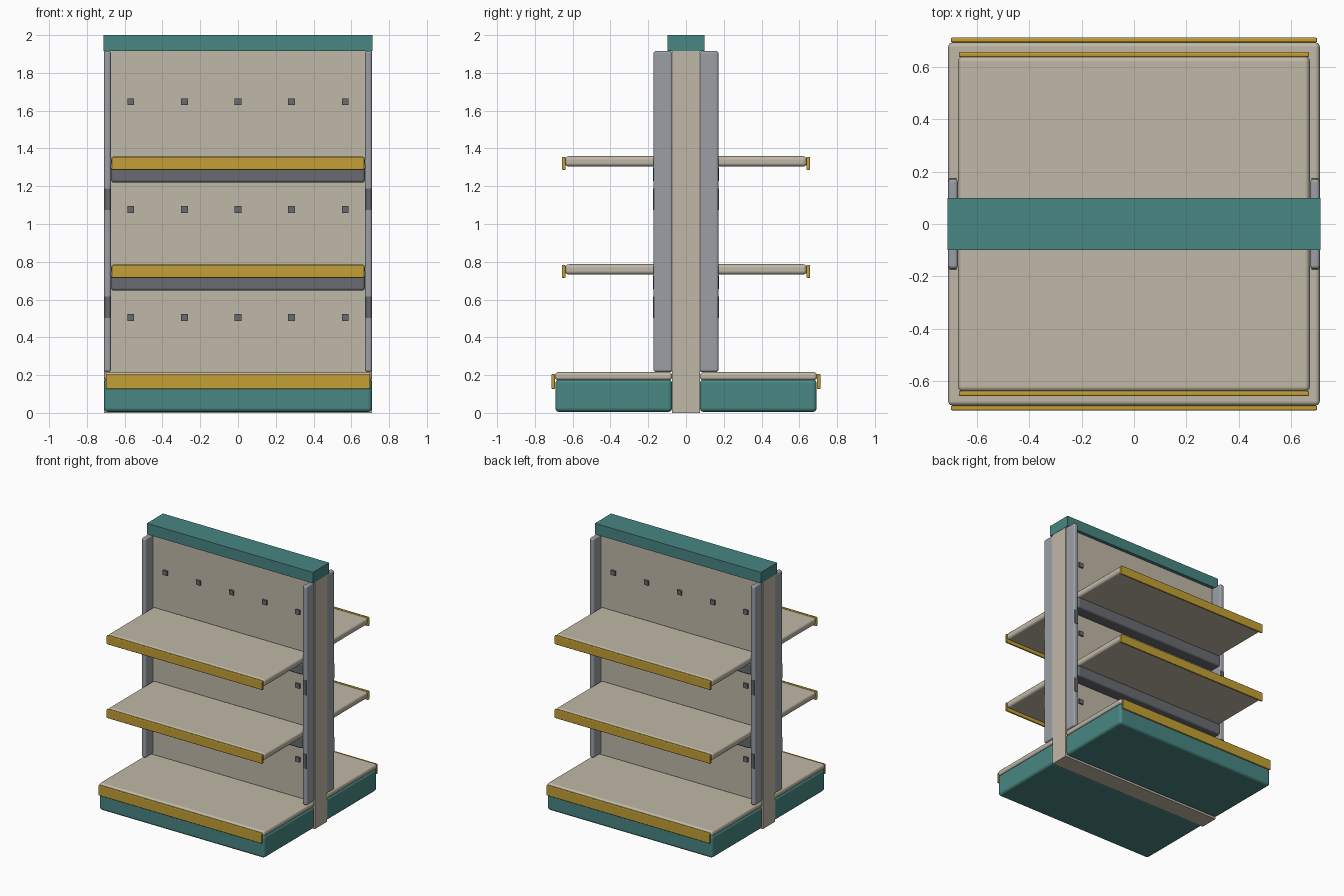
import bpy, bmesh, math

cube = bpy.data.objects.get("Cube")
if cube:
    bpy.data.objects.remove(cube, do_unlink=True)


def material(name, r, g, b):
    m = bpy.data.materials.new(name)
    m.use_nodes = True
    m.diffuse_color = (r, g, b, 1)
    m.node_tree.nodes["Principled BSDF"].inputs["Base Color"].default_value = (r, g, b, 1)
    return m


BEIGE = material("warm beige", 0.53, 0.48, 0.39)
TEAL = material("teal", 0.065, 0.24, 0.225)
GOLD = material("mustard gold", 0.55, 0.35, 0.035)
STEEL = material("steel grey", 0.33, 0.35, 0.38)
DARK = material("dark grey", 0.14, 0.147, 0.165)


def box(name, mat, x, y, z, bevel=0.0):
    """Box between (min, max) pairs, with optionally rounded edges."""
    bm = bmesh.new()
    bmesh.ops.create_cube(bm, size=1)
    for v in bm.verts:
        for i, (lo, hi) in enumerate((x, y, z)):
            v.co[i] = lo if v.co[i] < 0 else hi
    mesh = bpy.data.meshes.new(name)
    bm.to_mesh(mesh)
    bm.free()
    mesh.materials.append(mat)
    ob = bpy.data.objects.new(name, mesh)
    bpy.context.collection.objects.link(ob)
    if bevel:
        mod = ob.modifiers.new("rounded edges", 'BEVEL')
        mod.width = bevel
        mod.segments = 3
        mod.limit_method = 'ANGLE'
        mod.harden_normals = True
        bpy.ops.object.select_all(action='DESELECT')
        ob.select_set(True)
        bpy.context.view_layer.objects.active = ob
        bpy.ops.object.shade_smooth_by_angle(angle=math.radians(40))
    return ob


W = 0.71        # half width of the unit
S = 0.672       # half width of the shelves
P = 0.073       # half depth of the centre panel

# Centre panel and top cap
box("centre_panel", BEIGE, (-W, W), (-P, P), (0, 1.92))
box("top_cap", TEAL, (-W - 0.002, W + 0.002), (-0.099, 0.099), (1.915, 2.0))

for side, face in (("front", -1), ("back", 1)):
    def depth(near, far):
        return tuple(sorted((face * near, face * far)))

    # Plinth, bottom deck and its price rail
    box(side + "_plinth", TEAL, (-W, W), depth(P, 0.692), (0.005, 0.177), 0.022)
    box(side + "_deck", BEIGE, (-W, W), depth(P, 0.694), (0.172, 0.216), 0.018)
    box(side + "_deck_rail", GOLD, (-0.7, 0.7), depth(0.694, 0.712), (0.127, 0.206), 0.006)

    # Uprights with their slot plates
    for end, sx in (("left", 1), ("right", -1)):
        def across(a, b):
            return tuple(sorted((sx * a, sx * b)))
        box(f"{side}_{end}_upright", STEEL, across(0.672, W), depth(P - 0.002, 0.172),
            (0.216, 1.916), 0.014)
        for n, z in enumerate((0.56, 1.13)):
            box(f"{side}_{end}_slot_{n + 1}", DARK, across(0.678, 0.705),
                depth(0.168, 0.175), (z - 0.057, z + 0.057))

    # Shelves with support beams and price rails
    for n, z in enumerate((0.787, 1.359)):
        box(f"{side}_shelf_{n + 1}", BEIGE, (-S, S), depth(P, 0.64), (z - 0.055, z), 0.02)
        box(f"{side}_shelf_beam_{n + 1}", DARK, (-S, S), depth(P, 0.175),
            (z - 0.14, z - 0.05), 0.015)
        box(f"{side}_shelf_rail_{n + 1}", GOLD, (-S + 0.003, S - 0.003),
            depth(0.638, 0.657), (z - 0.072, z - 0.003), 0.006)

    # Rows of small hook sockets on the panel
    for row in range(3):
        for col in range(-2, 3):
            x, z = col * 0.284, 0.505 + row * 0.571
            box(f"{side}_socket_{row + 1}_{col + 3}", DARK, (x - 0.018, x + 0.018),
                depth(P - 0.005, 0.085), (z - 0.018, z + 0.018))
